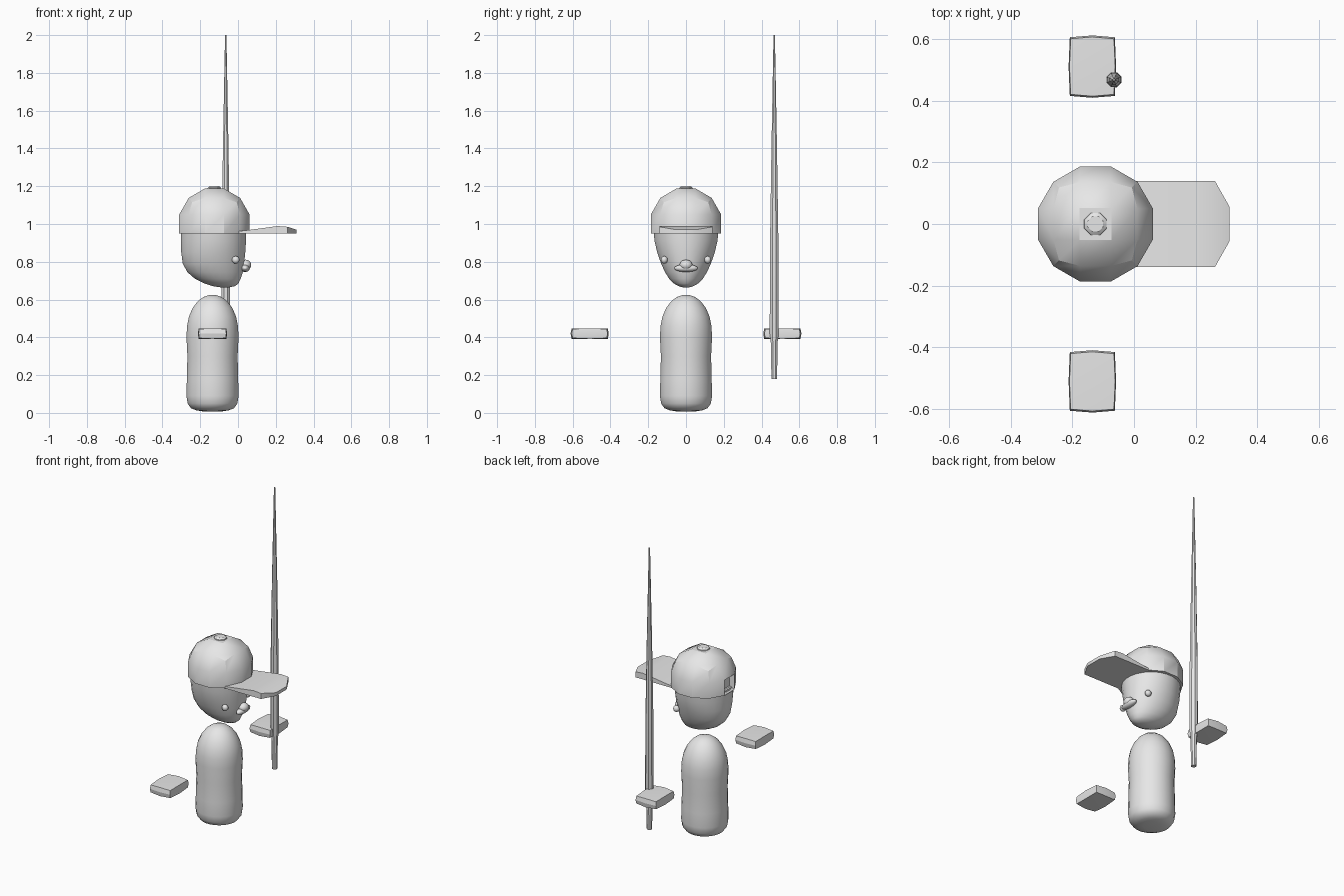
import bpy, bmesh, math
from mathutils import Vector

cube = bpy.data.objects.get("Cube")
if cube:
    bpy.data.objects.remove(cube, do_unlink=True)

grey = bpy.data.materials.new("plain_grey")
grey.use_nodes = True
grey.diffuse_color = (0.8, 0.8, 0.8, 1)
grey.node_tree.nodes["Principled BSDF"].inputs["Base Color"].default_value = (0.8, 0.8, 0.8, 1)


def finish(name, bm, angle=30):
    bmesh.ops.recalc_face_normals(bm, faces=bm.faces)
    mesh = bpy.data.meshes.new(name)
    bm.to_mesh(mesh)
    bm.free()
    mesh.materials.append(grey)
    ob = bpy.data.objects.new(name, mesh)
    bpy.context.collection.objects.link(ob)
    bpy.ops.object.select_all(action='DESELECT')
    ob.select_set(True)
    bpy.context.view_layer.objects.active = ob
    bpy.ops.object.shade_smooth_by_angle(angle=math.radians(angle))
    return ob


def loft(name, rings, y=0, sides=24, angle=30):
    """Stack elliptical rings given as (z, centre x, x radius, y radius)."""
    bm = bmesh.new()
    loops = []
    for z, cx, rx, ry in rings:
        turns = [math.tau * (i + 0.5) / sides for i in range(sides)]
        loops.append([bm.verts.new((cx + rx * math.cos(t), y + ry * math.sin(t), z)) for t in turns])
    for a, b in zip(loops, loops[1:]):
        for i in range(sides):
            j = (i + 1) % sides
            bm.faces.new((a[i], a[j], b[j], b[i]))
    bm.faces.new(loops[0][::-1])
    bm.faces.new(loops[-1])
    return finish(name, bm, angle)


def ball(name, centre, radii):
    bm = bmesh.new()
    bmesh.ops.create_uvsphere(bm, u_segments=16, v_segments=10, radius=1)
    for v in bm.verts:
        v.co = Vector(c + r * p for c, r, p in zip(centre, radii, v.co))
    return finish(name, bm, 60)


# Body: rounded capsule
BX = -0.135
body = [(0.008, 0.05), (0.013, 0.085), (0.025, 0.115), (0.05, 0.133), (0.09, 0.139),
        (0.18, 0.137), (0.3, 0.134), (0.4, 0.139), (0.46, 0.136), (0.51, 0.126),
        (0.555, 0.106), (0.59, 0.08), (0.613, 0.05), (0.623, 0.02)]
loft("body", [(z, BX, r, r) for z, r in body], angle=60)

# Head: egg with the chin pushed forward
loft("head", [(0.665, -0.07, 0.025, 0.018), (0.671, -0.075, 0.06, 0.04),
              (0.685, -0.087, 0.09, 0.065), (0.71, -0.107, 0.122, 0.09),
              (0.745, -0.121, 0.148, 0.112), (0.79, -0.13, 0.164, 0.133),
              (0.85, -0.131, 0.171, 0.154), (0.91, -0.13, 0.174, 0.168),
              (0.97, -0.13, 0.174, 0.174)], angle=60)

# Face
for side, name in ((1, "left_eye"), (-1, "right_eye")):
    ball(name, (-0.012, side * 0.115, 0.81), (0.02, 0.018, 0.02))
ball("nose_bridge", (0.04, 0, 0.783), (0.03, 0.034, 0.028))
ball("nose_wings", (0.038, 0, 0.766), (0.024, 0.064, 0.02))

# Cap crown: twelve-sided wall under a rounded four by four grid
CX, R = -0.125, 0.193
bm = bmesh.new()
walls = []
for z in (0.95, 1.05):
    turns = [math.radians(15 + 30 * i) for i in range(12)]
    walls.append([bm.verts.new((CX + R * math.cos(t), R * math.sin(t), z)) for t in turns])


def crown_point(i, j):
    outer_i, outer_j = i in (0, 3), j in (0, 3)
    if outer_i and outer_j:
        wide = narrow = 0.118
        z = 1.115
    elif outer_i or outer_j:
        wide, narrow, z = 0.136, 0.05, 1.138
    else:
        wide = narrow = 0.052
        z = 1.187
    x = (wide if outer_i else narrow) * (1 if i > 1 else -1)
    y = (wide if outer_j else narrow) * (1 if j > 1 else -1)
    return bm.verts.new((CX + x, y, z))


grid = [[crown_point(i, j) for j in range(4)] for i in range(4)]
for i in range(3):
    for j in range(3):
        bm.faces.new((grid[i][j], grid[i + 1][j], grid[i + 1][j + 1], grid[i][j + 1]))
rim = [v for row in grid for v in row if abs(v.co.x - CX) > 0.1 or abs(v.co.y) > 0.1]
rim.sort(key=lambda v: math.atan2(v.co.y, v.co.x - CX) % math.tau)
walls.append(rim)
for a, b in zip(walls, walls[1:]):
    for i in range(12):
        j = (i + 1) % 12
        bm.faces.new((a[i], a[j], b[j], b[i]))
bm.faces.new(walls[0][::-1])
# Recessed opening at the back above the strap
bmesh.ops.recalc_face_normals(bm, faces=bm.faces)
back = [f for f in bm.faces if f.normal.x < -0.95]
bmesh.ops.inset_region(bm, faces=back, thickness=0.018)
for v in {v for f in back for v in f.verts}:
    v.co.x += 0.025
    v.co.z += 0.012
finish("cap_crown", bm)

# Cap button
loft("cap_button", [(1.18, CX, 0.041, 0.041), (1.192, CX, 0.038, 0.038),
                    (1.2, CX, 0.027, 0.027)], sides=8)

# Cap brim: long plate with clipped front corners, thickest near the front
bm = bmesh.new()
sections = [(0.0, 0.14, 0.962), (0.04, 0.14, 0.966), (0.21, 0.14, 0.989),
            (0.262, 0.14, 0.985), (0.31, 0.055, 0.97)]
bars = []
for x, w, top in sections:
    bars.append([bm.verts.new(p) for p in ((x, -w, 0.949), (x, w, 0.949), (x, w, top), (x, -w, top))])
for a, b in zip(bars, bars[1:]):
    for i in range(4):
        j = (i + 1) % 4
        bm.faces.new((a[i], a[j], b[j], b[i]))
bm.faces.new(bars[0])
bm.faces.new(bars[-1])
finish("cap_brim", bm)

# Hands: floating flat blocks with slightly bulged sides
for side, name in ((1, "left_hand"), (-1, "right_hand")):
    bm = bmesh.new()
    bmesh.ops.create_cube(bm, size=2)
    bmesh.ops.subdivide_edges(bm, edges=bm.edges, cuts=1, use_grid_fill=True)
    for v in bm.verts:
        x, y, z = v.co
        v.co.x = BX + x * (0.07 + 0.004 * (1 - abs(y)) + 0.003 * (1 - abs(z)))
        v.co.y = side * 0.51 + y * (0.09 + 0.006 * (1 - abs(x)) + 0.005 * (1 - abs(z)))
        v.co.z = 0.42 + z * (0.024 + 0.004 * (1 - abs(x * y)))
    finish(name, bm, 20)

# Staff: tapered eight-sided pole
staff = [(0.18, 0.016), (0.38, 0.02), (0.42, 0.026), (0.9, 0.024), (1.4, 0.016), (2.0, 0.004)]
loft("staff", [(z, -0.065, r, r) for z, r in staff], y=0.467, sides=8)
